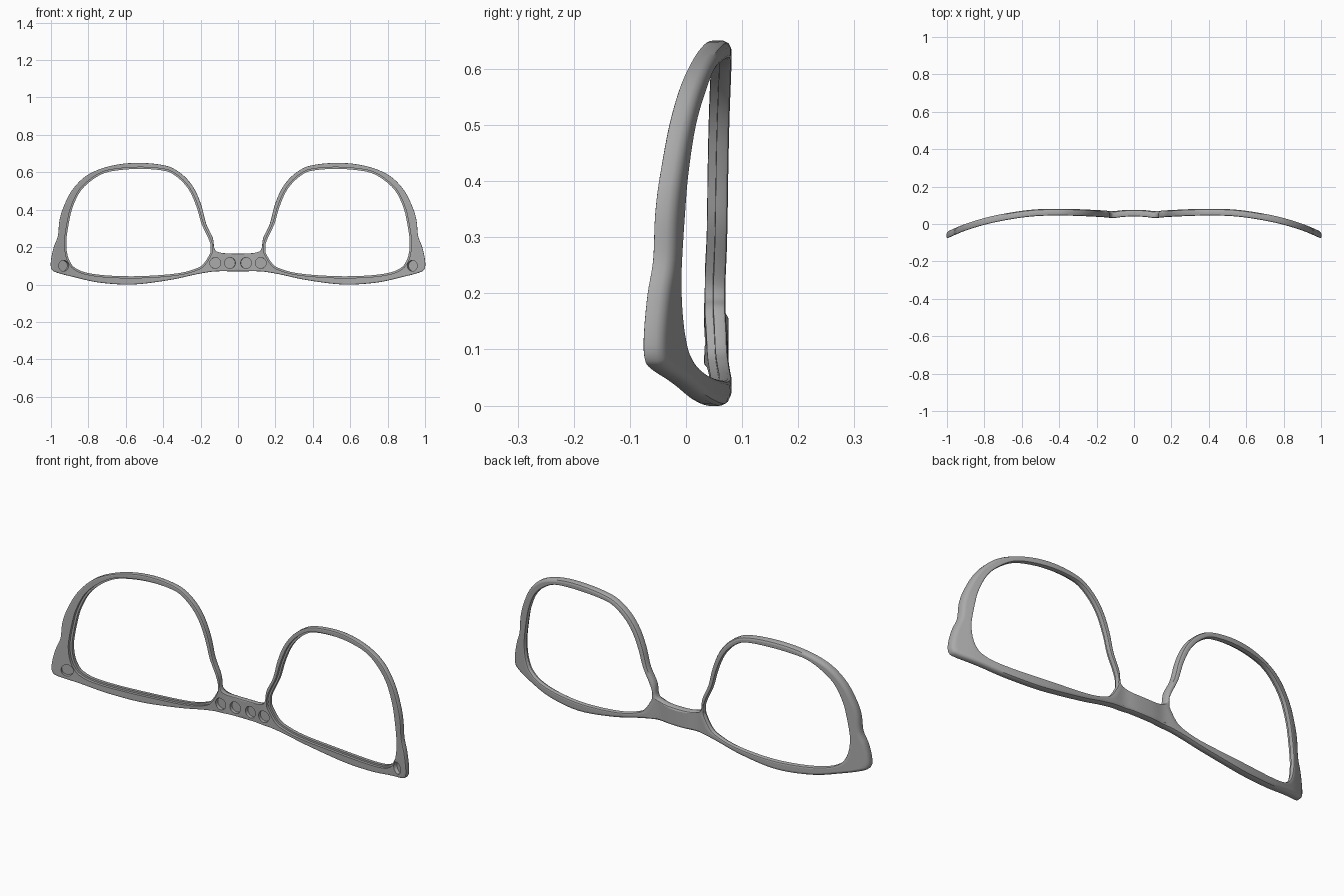
import bpy, bmesh, math
from mathutils import Vector, Matrix

cube = bpy.data.objects.get("Cube")
if cube:
    bpy.data.objects.remove(cube, do_unlink=True)

THICK = 0.036    # front to back
STEPS = 5        # samples per outline span
SEAM = 6         # samples across the middle of the bridge

# Half frame: outer outline point (x, z) paired with lens opening point (x, z)
PAIRS = [
    (0, .07, .19, .105), (.12, .07, .24, .08), (.22, .055, .31, .062),
    (.36, .025, .42, .05), (.56, 0, .57, .044), (.74, .01, .72, .05),
    (.87, .038, .82, .066), (.97, .064, .875, .092), (.998, .085, .9, .125),
    (1, .13, .913, .165), (.985, .2, .918, .21), (.963, .26, .916, .255),
    (.955, .34, .903, .335), (.935, .41, .885, .41), (.89, .5, .845, .495),
    (.82, .575, .785, .555), (.73, .62, .71, .597), (.62, .645, .61, .614),
    (.51, .65, .51, .618), (.41, .64, .42, .612), (.345, .62, .36, .597),
    (.28, .572, .3, .552), (.23, .505, .255, .493), (.195, .42, .22, .41),
    (.17, .325, .195, .325), (.135, .25, .162, .255), (.125, .19, .147, .215),
    (.095, .17, .147, .19), (0, .165, .15, .165)]

# Depth of the front surface along x
WRAP = [(0, .04), (.06, .038), (.11, .032), (.17, .037), (.37, .045),
        (.55, .04), (.75, .008), (.9, -.035), (1, -.077)]


def spline(p, q, r, s, t):
    """Smooth curve from q to r, guided by its neighbours."""
    return q + 0.5 * t * ((r - p) + t * ((2 * p - 5 * q + 4 * r - s)
                                         + t * (3 * (q - r) + s - p)))


def front_y(x):
    """Depth of the front surface, with smoothed slopes between the knots."""
    x = min(abs(x), 1)

    def slope(k):
        if k == 0:
            return 0
        a, b = WRAP[k - 1], WRAP[min(k + 1, len(WRAP) - 1)]
        return (b[1] - a[1]) / (b[0] - a[0])

    k = max(i for i in range(len(WRAP) - 1) if WRAP[i][0] <= x)
    (xa, ya), (xb, yb) = WRAP[k], WRAP[k + 1]
    w = xb - xa
    t = (x - xa) / w
    ease = t * t * (3 - 2 * t)
    return (ya + (yb - ya) * ease + w * slope(k) * t * (1 - t) ** 2
            - w * slope(k + 1) * t * t * (1 - t))


def mirrored(v):
    return Vector((-v.x, v.y))


def left_of(a, b):
    d = (b - a).normalized()
    return Vector((-d.y, d.x))


def sample_outlines():
    """Return outer and inner samples, each with its offset direction."""
    out = [Vector(p[:2]) for p in PAIRS]
    inn = [Vector(p[2:]) for p in PAIRS]
    n = len(PAIRS)
    ext = [mirrored(out[1])] + out + [mirrored(out[-2])]
    outer, inner = [], []
    for k in range(n - 1):
        for j in range(STEPS):
            t = j / STEPS
            outer.append(spline(*ext[k:k + 4], t))
            inner.append(spline(*(inn[(k + m) % n] for m in (-1, 0, 1, 2)), t))
    outer.append(out[-1])
    inner.append(inn[-1])
    ring = [mirrored(outer[1])] + outer + [mirrored(outer[-2])]
    outer_dir = [left_of(ring[i], ring[i + 2]) for i in range(len(outer))]
    # Middle of the bridge, lying on the mirror plane
    for j in range(1, SEAM):
        outer.append(out[-1].lerp(out[0], j / SEAM))
        outer_dir.append(Vector((0, 0)))
        inner.append(spline(inn[-2], inn[-1], inn[0], inn[1], j / SEAM))
    m = len(inner)
    inner_dir = [-left_of(inner[i - 1], inner[(i + 1) % m]) for i in range(m)]
    return outer, outer_dir, inner, inner_dir


def section():
    """Rim section rows: (across, inner inset, outer inset, depth)."""
    across = [i / 8 for i in range(9)]
    step = 0.009
    rows = [(t, step, .005, 0) for t in across]                   # front
    rows += [(1, 0, .001, .002), (1, 0, 0, .006),                 # outer wall
             (1, 0, 0, THICK - .012), (1, 0, .004, THICK - .004)]
    rows += [(t, .006, .012, THICK) for t in reversed(across)]    # back
    rows += [(0, .002, 0, THICK - .002), (0, 0, 0, THICK - .006),  # opening
             (0, 0, 0, .014), (0, step, 0, .014)]                 # lens ledge
    return rows


def finish(bm, name):
    mesh = bpy.data.meshes.new(name)
    bm.to_mesh(mesh)
    bm.free()
    obj = bpy.data.objects.new(name, mesh)
    bpy.context.collection.objects.link(obj)
    return obj


def build_frame():
    bm = bmesh.new()
    rows = section()
    columns = []
    for o, od, i, idr in zip(*sample_outlines()):
        column = []
        for t, a, b, depth in rows:
            p = (i + idr * a).lerp(o + od * b, t)
            x = 0 if abs(p.x) < 1e-5 else p.x
            column.append(bm.verts.new((x, front_y(x) + depth, p.y)))
        columns.append(column)
    for c, col in enumerate(columns):
        nxt = columns[(c + 1) % len(columns)]
        for r in range(len(rows)):
            s = (r + 1) % len(rows)
            bm.faces.new((col[r], nxt[r], nxt[s], col[s]))
    # Open the bridge at the middle, then join it to its mirror half
    seam = [f for f in bm.faces if all(abs(v.co.x) < 1e-5 for v in f.verts)]
    bmesh.ops.delete(bm, geom=seam, context='FACES')
    bmesh.ops.mirror(bm, geom=bm.verts[:] + bm.edges[:] + bm.faces[:],
                     axis='X', merge_dist=1e-4)
    bmesh.ops.recalc_face_normals(bm, faces=bm.faces[:])
    return finish(bm, "glasses_front")


def build_cutters():
    """Round recesses: four on the bridge and one at each end."""
    bm = bmesh.new()
    for side in (-1, 1):
        for x, z in ((.043, .115), (.122, .115), (.932, .1)):
            slope = (front_y(x + .02) - front_y(x - .02)) / .04
            place = (Matrix.Translation((side * x, front_y(x), z))
                     @ Matrix.Rotation(side * math.atan(slope), 4, 'Z')
                     @ Matrix.Rotation(math.pi / 2, 4, 'X'))
            bmesh.ops.create_cone(bm, cap_ends=True, segments=32, radius1=.029,
                                  radius2=.029, depth=.036, matrix=place)
    bmesh.ops.recalc_face_normals(bm, faces=bm.faces[:])
    cutter = finish(bm, "recess_cutter")
    cutter.hide_render = True
    return cutter


frame = build_frame()
cutter = build_cutters()
bpy.ops.object.select_all(action='DESELECT')
bpy.context.view_layer.objects.active = frame
frame.select_set(True)
recess = frame.modifiers.new("recesses", 'BOOLEAN')
recess.operation = 'DIFFERENCE'
recess.solver = 'EXACT'
recess.object = cutter
bpy.ops.object.modifier_apply(modifier=recess.name)
bpy.data.objects.remove(cutter, do_unlink=True)

# Plain grey plastic
grey = bpy.data.materials.new("grey_plastic")
grey.use_nodes = True
colour = (.4, .4, .4, 1)
grey.diffuse_color = colour
grey.node_tree.nodes["Principled BSDF"].inputs["Base Color"].default_value = colour
frame.data.materials.clear()
frame.data.materials.append(grey)
bpy.ops.object.shade_smooth_by_angle(angle=math.radians(35))
